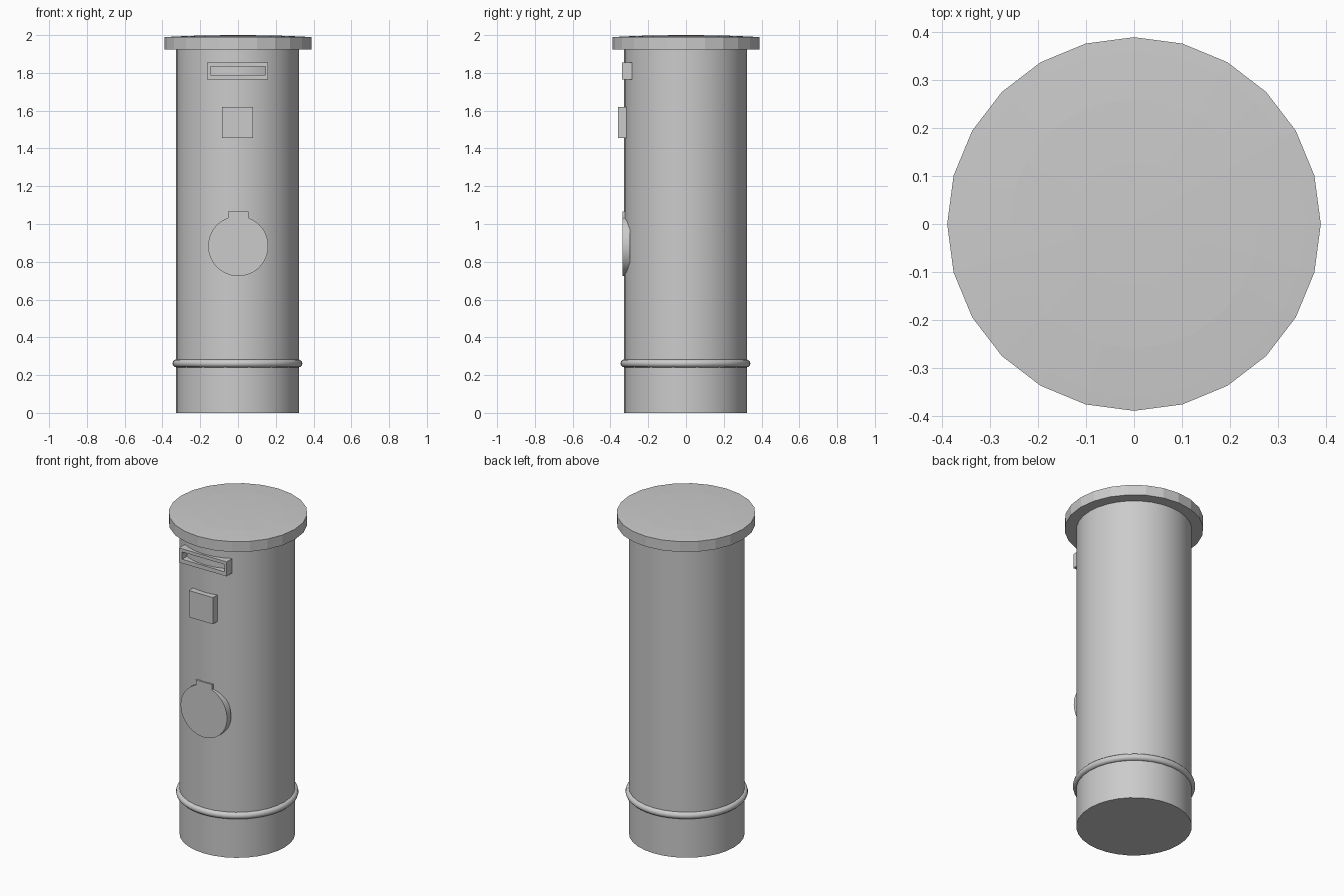
import bpy, bmesh, math

if "Cube" in bpy.data.objects:
    bpy.data.objects.remove(bpy.data.objects["Cube"])

grey = bpy.data.materials.new("light grey")
grey.diffuse_color = (0.6, 0.6, 0.6, 1)
grey.use_nodes = True
grey.node_tree.nodes["Principled BSDF"].inputs["Base Color"].default_value = grey.diffuse_color
OFF = -0.003  # slight offset of the column from the cap centre


def finish(bm, name, smooth=None):
    bmesh.ops.recalc_face_normals(bm, faces=bm.faces[:])
    mesh = bpy.data.meshes.new(name)
    bm.to_mesh(mesh)
    bm.free()
    mesh.materials.append(grey)
    obj = bpy.data.objects.new(name, mesh)
    bpy.context.collection.objects.link(obj)
    if smooth:
        bpy.ops.object.select_all(action='DESELECT')
        obj.select_set(True)
        bpy.context.view_layer.objects.active = obj
        bpy.ops.object.shade_smooth_by_angle(angle=math.radians(smooth))
    return obj


def lathe(name, profile, sides, x=0, y=0, smooth=None, closed=False):
    """Spin (radius, z) points round the vertical axis."""
    bm = bmesh.new()
    rings = []
    for r, z in profile:
        if r == 0:
            rings.append([bm.verts.new((x, y, z))] * sides)
        else:
            rings.append([bm.verts.new((x + r * math.cos(math.tau * i / sides),
                                        y + r * math.sin(math.tau * i / sides), z))
                          for i in range(sides)])
    pairs = list(zip(rings, rings[1:]))
    if closed:
        pairs.append((rings[-1], rings[0]))
    for a, b in pairs:
        for i in range(sides):
            j = (i + 1) % sides
            bm.faces.new(dict.fromkeys((a[i], a[j], b[j], b[i])))
    return finish(bm, name, smooth)


def plate(name, outline, front, back, hole=None, smooth=None):
    """Extrude an (x, z) outline from front to back, with an optional matching hole."""
    bm = bmesh.new()
    n = len(outline)

    def ring(points, y):
        return [bm.verts.new((px, y, pz)) for px, pz in points]

    def bridge(a, b):
        for i in range(n):
            j = (i + 1) % n
            bm.faces.new((a[i], a[j], b[j], b[i]))

    f, b = ring(outline, front), ring(outline, back)
    bridge(f, b)
    if hole:
        hf, hb = ring(hole, front), ring(hole, back)
        bridge(hf, hb)
        bridge(f, hf)
        bridge(b, hb)
    else:
        bm.faces.new(f)
        bm.faces.new(b)
    return finish(bm, name, smooth)


def rect(x0, x1, z0, z1):
    return [(x0, z0), (x1, z0), (x1, z1), (x0, z1)]


# Column and shallow domed cap
lathe("column", [(0, 0), (0.325, 0), (0.325, 1.94), (0, 1.94)], 32, OFF, OFF, smooth=30)
lathe("cap", [(0, 1.925), (0.39, 1.925), (0.39, 1.989), (0.36, 1.991),
              (0.26, 1.996), (0.13, 1.999), (0, 2.0)], 24)

# Rounded band near the foot
band = [(0.323 + 0.021 * math.cos(math.tau * k / 12),
         0.262 + 0.021 * math.sin(math.tau * k / 12)) for k in range(12)]
lathe("foot_band", band, 48, OFF, OFF, smooth=40, closed=True)

# Letter slot frame and notice plate
plate("slot_frame", rect(-0.165, 0.16, 1.765, 1.855), -0.34, -0.287,
      hole=rect(-0.145, 0.145, 1.79, 1.835))
plate("notice_plate", rect(-0.085, 0.08, 1.455, 1.62), -0.36, -0.315)

# Round lock cover with a square hinge tab on top
cx, cz, r, half = 0.001, 0.883, 0.159, 0.055
a0 = math.acos(half / r)
a1 = math.pi - a0
cover = [(cx + r * math.cos(a1 + (math.tau - a1 + a0) * k / 40),
          cz + r * math.sin(a1 + (math.tau - a1 + a0) * k / 40)) for k in range(41)]
cover += [(cx + half, 1.065), (cx - half, 1.065)]
plate("lock_cover", cover, -0.336, -0.296, smooth=30)
